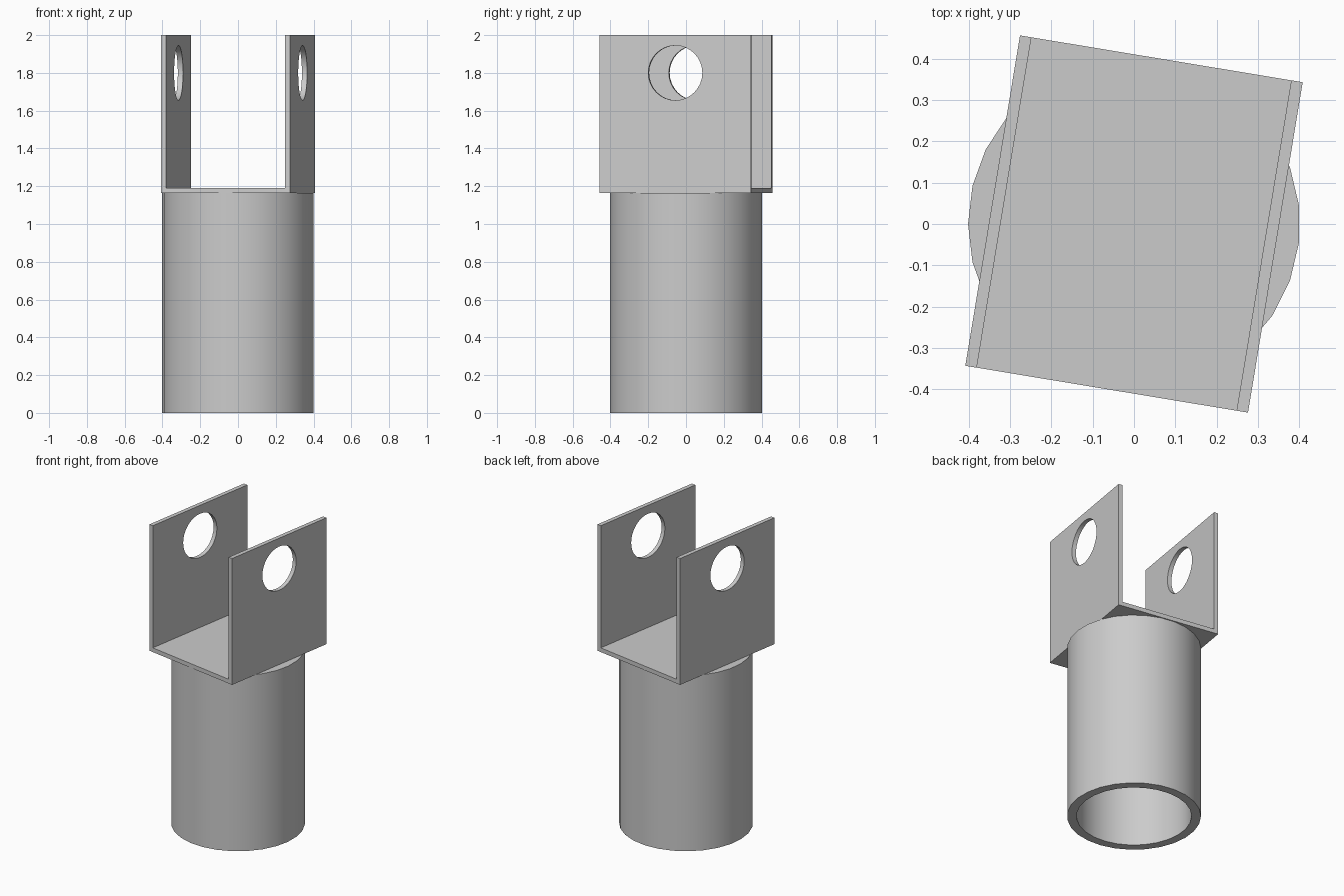
import bpy
import bmesh
import math
from mathutils import Matrix, Vector

cube = bpy.data.objects.get("Cube")
if cube:
    bpy.data.objects.remove(cube, do_unlink=True)

SEGMENTS = 27
TUBE_RADIUS, BORE_RADIUS = 0.402, 0.346
SEAT_Z, TOP_Z = 1.163, 2.0
WIDTH, DEPTH, SHEET = 0.694, 0.811, 0.028
HOLE_RADIUS, HOLE_Z = 0.145, 1.80
TWIST = math.radians(-9.4)

grey = bpy.data.materials.new("plain grey")
grey.use_nodes = True
colour = (0.6, 0.6, 0.6, 1.0)
grey.diffuse_color = colour
grey.node_tree.nodes["Principled BSDF"].inputs["Base Color"].default_value = colour


def make_object(name, bm):
    bmesh.ops.recalc_face_normals(bm, faces=bm.faces)
    mesh = bpy.data.meshes.new(name)
    bm.to_mesh(mesh)
    bm.free()
    mesh.materials.append(grey)
    obj = bpy.data.objects.new(name, mesh)
    bpy.context.collection.objects.link(obj)
    return obj


def activate(obj):
    bpy.ops.object.select_all(action="DESELECT")
    obj.select_set(True)
    bpy.context.view_layer.objects.active = obj


def smooth(obj):
    activate(obj)
    bpy.ops.object.shade_smooth_by_angle(angle=math.radians(30))


# Socket tube: a rectangular wall section spun round the z axis
bm = bmesh.new()
section = [(TUBE_RADIUS, 0), (TUBE_RADIUS, SEAT_Z), (BORE_RADIUS, SEAT_Z), (BORE_RADIUS, 0)]
rings = []
for i in range(SEGMENTS):
    a = math.pi + math.tau * i / SEGMENTS
    rings.append([bm.verts.new((r * math.cos(a), r * math.sin(a), z)) for r, z in section])
for i, ring in enumerate(rings):
    following = rings[(i + 1) % SEGMENTS]
    for j in range(len(section)):
        k = (j + 1) % len(section)
        bm.faces.new((ring[j], following[j], following[k], ring[k]))
smooth(make_object("socket_tube", bm))

# U bracket: folded sheet profile extruded along its depth
bm = bmesh.new()
outer, inner, floor = WIDTH / 2, WIDTH / 2 - SHEET, SEAT_Z + SHEET
half = [(outer, SEAT_Z), (outer, TOP_Z), (inner, TOP_Z), (inner, floor)]
outline = half + [(-x, z) for x, z in reversed(half)]
face = bm.faces.new([bm.verts.new((x, -DEPTH / 2, z)) for x, z in outline])
extruded = bmesh.ops.extrude_face_region(bm, geom=[face])
moved = [g for g in extruded["geom"] if isinstance(g, bmesh.types.BMVert)]
bmesh.ops.translate(bm, verts=moved, vec=Vector((0, DEPTH, 0)))
bracket = make_object("u_bracket", bm)

# Pin holes through both bracket arms
bm = bmesh.new()
bmesh.ops.create_cone(
    bm, cap_ends=True, segments=32, radius1=HOLE_RADIUS, radius2=HOLE_RADIUS, depth=2 * WIDTH,
    matrix=Matrix.Translation((0, 0, HOLE_Z)) @ Matrix.Rotation(math.pi / 2, 4, "Y"))
cutter = make_object("pin_hole_cutter", bm)
cutter.hide_render = True
cut = bracket.modifiers.new("pin holes", "BOOLEAN")
cut.operation = "DIFFERENCE"
cut.solver = "EXACT"
cut.object = cutter
activate(bracket)
bpy.ops.object.modifier_apply(modifier=cut.name)
bpy.data.objects.remove(cutter, do_unlink=True)
smooth(bracket)
bracket.rotation_euler.z = TWIST
